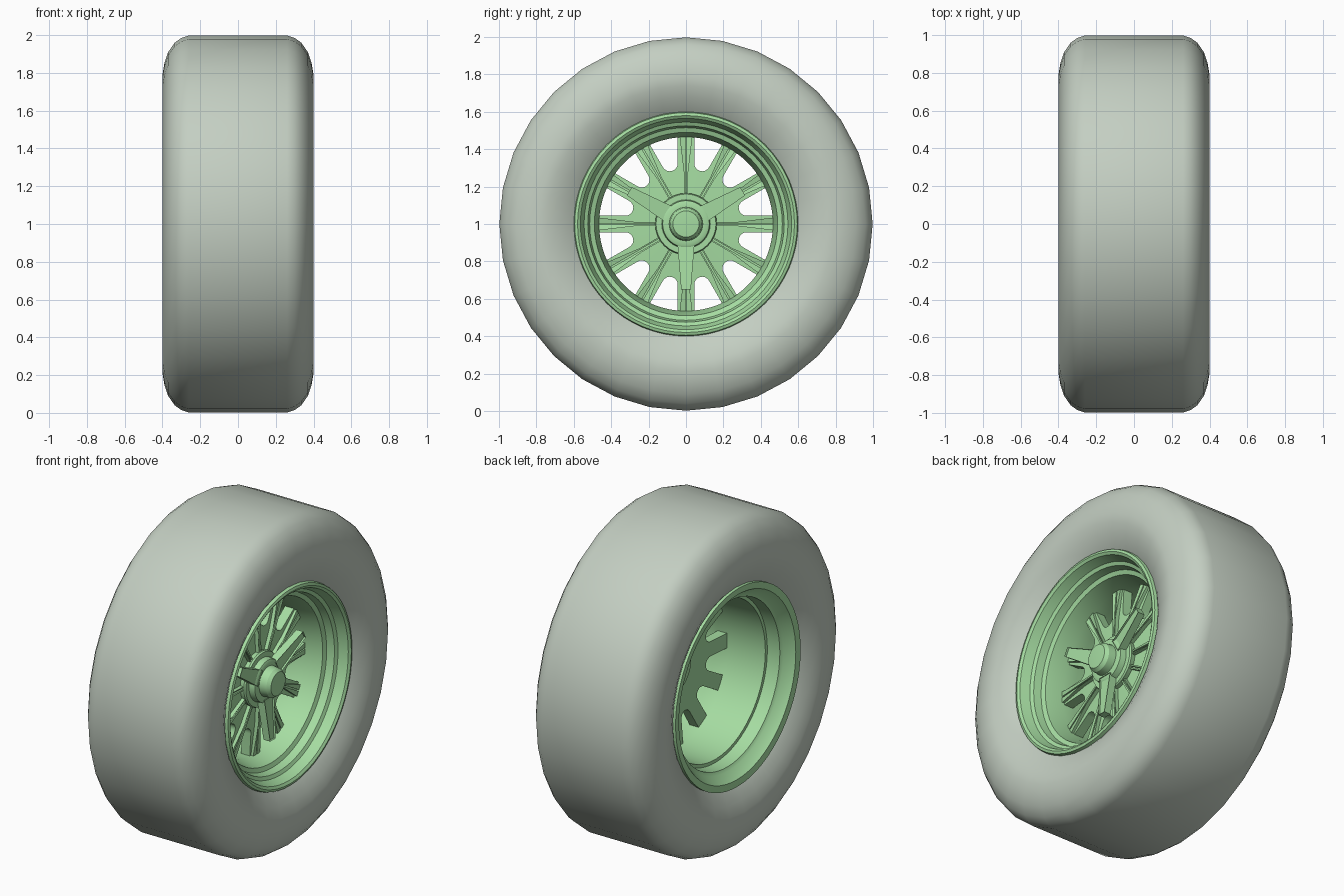
import bpy, bmesh, math
from mathutils import Matrix, Vector

if "Cube" in bpy.data.objects:
    bpy.data.objects.remove(bpy.data.objects["Cube"])

def mat(name, c):
    m = bpy.data.materials.new(name)
    m.diffuse_color = (*c, 1)
    m.use_nodes = True
    m.node_tree.nodes["Principled BSDF"].inputs["Base Color"].default_value = m.diffuse_color
    return m

RUBBER = mat("pale grey rubber", (0.55, 0.62, 0.54))
METAL = mat("light green metal", (0.38, 0.72, 0.36))

def finish(bm, name, m, angle=30):
    bmesh.ops.recalc_face_normals(bm, faces=bm.faces)
    me = bpy.data.meshes.new(name)
    bm.to_mesh(me)
    bm.free()
    me.materials.append(m)
    ob = bpy.data.objects.new(name, me)
    ob.location.z = 1
    bpy.context.collection.objects.link(ob)
    bpy.ops.object.select_all(action='DESELECT')
    ob.select_set(True)
    bpy.context.view_layer.objects.active = ob
    bpy.ops.object.shade_smooth_by_angle(angle=math.radians(angle))
    return ob

def lathe(name, profile, m, n=32, closed=False, angle=30):
    """Spin (x, radius) points about the x axis."""
    bm = bmesh.new()
    rings = []
    for x, r in profile:
        if r == 0:
            rings.append([bm.verts.new((x, 0, 0))] * n)
        else:
            rings.append([bm.verts.new((x, r * math.cos(2 * math.pi * i / n),
                                        r * math.sin(2 * math.pi * i / n))) for i in range(n)])
    pairs = list(zip(rings, rings[1:])) + ([(rings[-1], rings[0])] if closed else [])
    for a, b in pairs:
        for i in range(n):
            j = (i + 1) % n
            bm.faces.new(list(dict.fromkeys((a[i], a[j], b[j], b[i]))))
    return finish(bm, name, m, angle)

def prism(bm, pts, ang):
    """Solid from 4 (x_back, x_front, radial, side) corners, turned to ang."""
    rot = Matrix.Rotation(ang, 3, 'X')
    back = [bm.verts.new(rot @ Vector((p[0], p[2], p[3]))) for p in pts]
    front = [bm.verts.new(rot @ Vector((p[1], p[2], p[3]))) for p in pts]
    bm.faces.new(back[::-1])
    top = bm.faces.new(front)
    for i in range(len(pts)):
        j = (i + 1) % len(pts)
        bm.faces.new((back[i], back[j], front[j], front[i]))
    return top

# Tyre: rounded half profile, mirrored
half = [(0.32, 0.585), (0.345, 0.62), (0.375, 0.68), (0.395, 0.74), (0.40, 0.79),
        (0.39, 0.85), (0.37, 0.91), (0.335, 0.96), (0.30, 0.985), (0.26, 0.998)]
lathe("tyre", half + [(-x, r) for x, r in reversed(half)], RUBBER, 32, angle=60)

# Rim: stepped front dish, deep rear barrel
lathe("rim", [(0.33, 0.60), (0.35, 0.595), (0.355, 0.58), (0.345, 0.565), (0.29, 0.545),
              (0.28, 0.525), (0.235, 0.515), (0.225, 0.49), (0.12, 0.465), (0.04, 0.465),
              (-0.20, 0.475), (-0.20, 0.495), (-0.28, 0.50), (-0.29, 0.52),
              (-0.345, 0.56), (-0.35, 0.60), (-0.30, 0.60), (-0.28, 0.55), (0.28, 0.57)],
      METAL, 64, closed=True)

# Spoked disc: twelve U-shaped windows cut into the edge
bm = bmesh.new()
edge = []
HW, RO, UC, UR = 0.045, 0.47, 0.335, 0.042
for k in range(12):
    base = k * math.pi / 6
    a = math.asin(HW / RO)
    edge += [(RO, base - a), (RO, base), (RO, base + a)]
    for i in range(9):
        t = math.radians(-80 + 20 * i)
        u, v = UC - UR * math.cos(t), UR * math.sin(t)
        edge.append((math.hypot(u, v), base + math.pi / 12 + math.atan2(v, u)))
def ring(x0, x1, inner):
    out = []
    for r, a in edge:
        f = (r - 0.1) / (RO - 0.1)
        rr = 0.1 if inner else r
        x = x0 if inner else x0 + (x1 - x0) * f
        out.append(bm.verts.new((x, rr * math.cos(a), rr * math.sin(a))))
    return out
loops = [ring(0.13, 0.11, True), ring(0.13, 0.11, False),
         ring(0.08, 0.05, False), ring(0.08, 0.05, True)]
n = len(edge)
for a, b in zip(loops, loops[1:]):
    for i in range(n):
        j = (i + 1) % n
        bm.faces.new((a[i], a[j], b[j], b[i]))
finish(bm, "spoked_disc", METAL)

# Raised ribs along the spokes: a pair of rails with a narrow groove
bm = bmesh.new()
for k in range(12):
    for s in (-1, 1):
        pts = [(0.10, 0.15, 0.13, s * 0.004), (0.08, 0.125, 0.468, s * 0.004),
               (0.08, 0.125, 0.468, s * 0.034), (0.10, 0.145, 0.28, s * 0.012),
               (0.10, 0.15, 0.13, s * 0.012)]
        prism(bm, pts, k * math.pi / 6)
finish(bm, "spoke_ribs", METAL)

# Hub: stepped flange and domed centre cap
lathe("hub", [(0.07, 0), (0.07, 0.15), (0.155, 0.165), (0.165, 0.16), (0.165, 0.13),
              (0.20, 0.125), (0.205, 0.115), (0.205, 0.09), (0.25, 0.085),
              (0.27, 0.07), (0.275, 0)], METAL, 32)

# Three-eared spinner nut with a slot sunk in each ear
bm = bmesh.new()
for k in range(3):
    ang = math.radians(30 + 120 * k)
    top = prism(bm, [(0.16, 0.21, 0.10, -0.046), (0.19, 0.235, 0.35, -0.026),
                     (0.19, 0.235, 0.35, 0.026), (0.16, 0.21, 0.10, 0.046)], ang)
    bmesh.ops.inset_individual(bm, faces=[top], thickness=0.012, depth=0)
    bmesh.ops.translate(bm, verts=top.verts, vec=(-0.012, 0, 0))
finish(bm, "spinner_ears", METAL)
